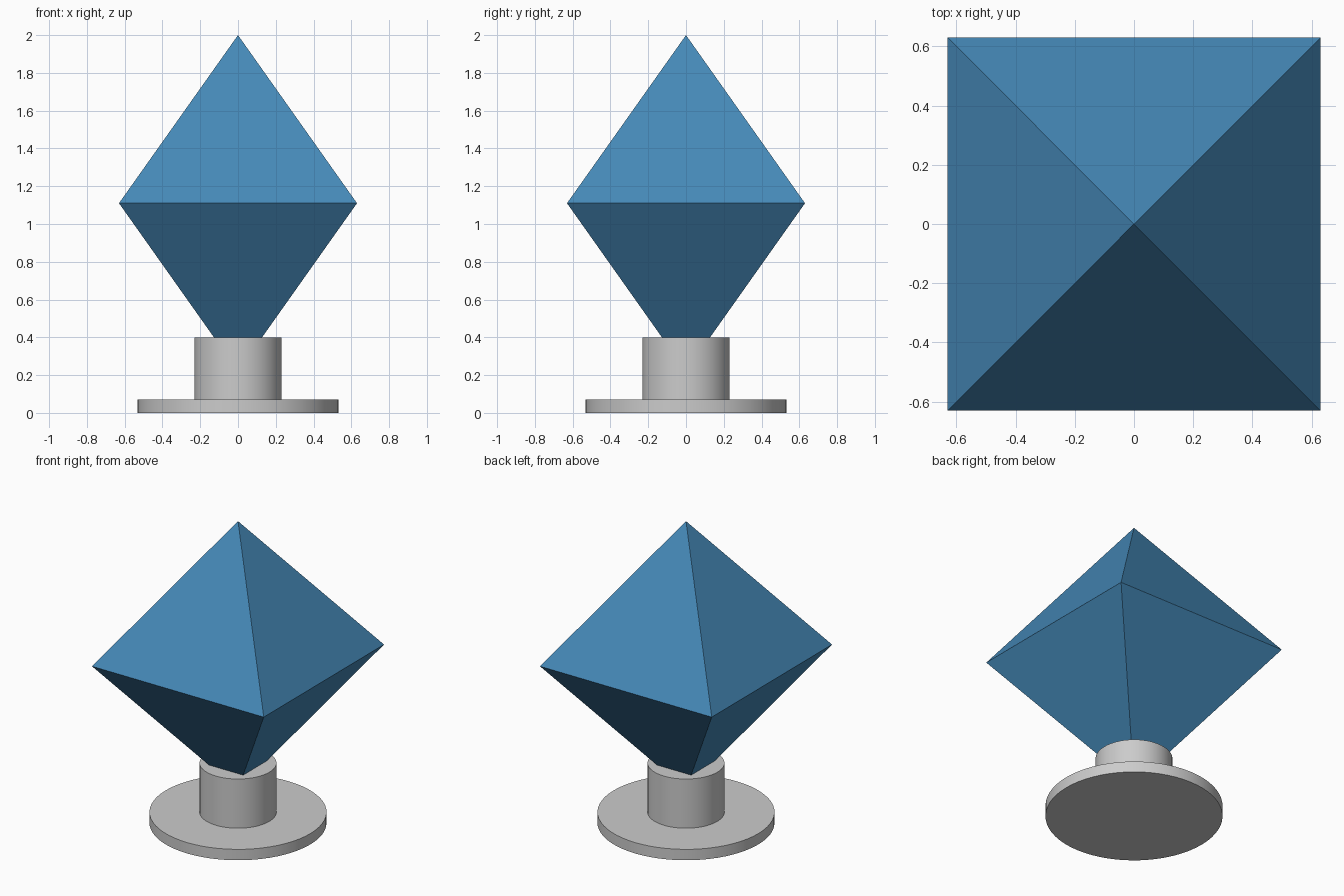
import bpy, bmesh, math

if "Cube" in bpy.data.objects:
    bpy.data.objects.remove(bpy.data.objects["Cube"])


def cylinder(name, radius, z0, z1):
    bpy.ops.mesh.primitive_cylinder_add(vertices=64, radius=radius, depth=z1 - z0,
                                        location=(0, 0, (z0 + z1) / 2))
    bpy.context.object.name = name
    bpy.ops.object.shade_smooth_by_angle(angle=math.radians(30))


# Round foot and the post that holds the gem
cylinder("base_disc", 0.532, 0, 0.072)
cylinder("post", 0.231, 0.072, 0.398)

# Regular octahedron, its lower tip sunk into the post
HALF, MID = 0.63, 1.11
RISE = 2.0 - MID
bm = bmesh.new()
for sx, sy in ((-1, -1), (1, -1), (1, 1), (-1, 1)):
    bm.verts.new((sx * HALF, sy * HALF, MID))
for s in (-1, 1):
    bm.verts.new((0, 0, MID + s * RISE))
hull = bmesh.ops.convex_hull(bm, input=bm.verts)
bmesh.ops.recalc_face_normals(bm, faces=bm.faces)
mesh = bpy.data.meshes.new("octahedron")
bm.to_mesh(mesh)
bm.free()
octahedron = bpy.data.objects.new("octahedron", mesh)
bpy.context.collection.objects.link(octahedron)

# Blue finish
blue = bpy.data.materials.new("blue")
blue.diffuse_color = (0.06, 0.25, 0.48, 1)
blue.use_nodes = True
blue.node_tree.nodes["Principled BSDF"].inputs["Base Color"].default_value = blue.diffuse_color
mesh.materials.append(blue)
